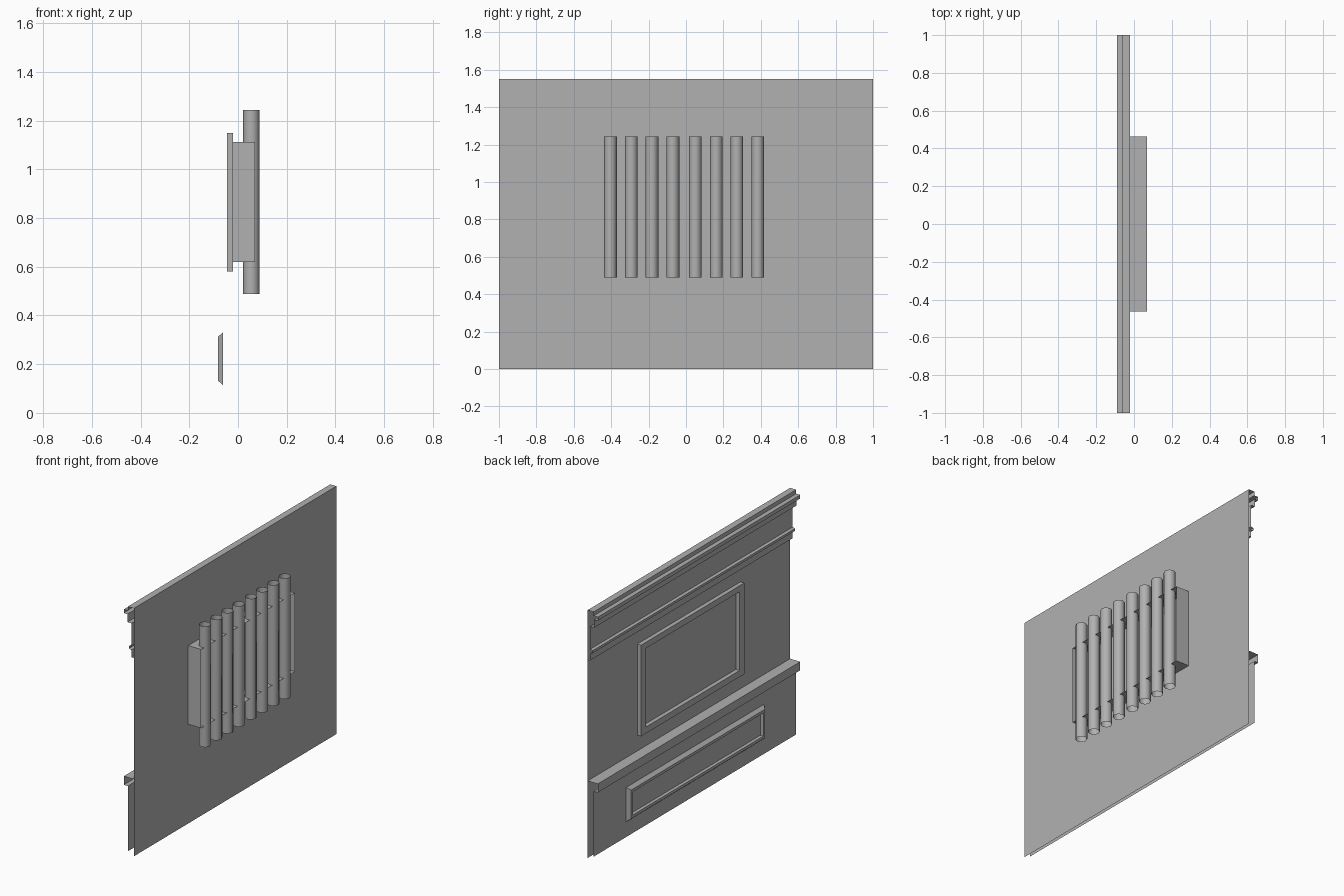
import bpy, math

if "Cube" in bpy.data.objects:
    bpy.data.objects.remove(bpy.data.objects["Cube"])

WALL = -0.02      # wall sheet
LOWER = -0.062    # raised lower panel
OUT = -0.09       # furthest moulding

# Mid-grey paint shared by all parts
paint = bpy.data.materials.new("grey_paint")
paint.diffuse_color = (0.44, 0.44, 0.44, 1)
paint.use_nodes = True
paint.node_tree.nodes["Principled BSDF"].inputs["Base Color"].default_value = paint.diffuse_color


def make(name, verts, faces):
    me = bpy.data.meshes.new(name)
    me.from_pydata(verts, [], faces)
    me.update()
    me.materials.append(paint)
    ob = bpy.data.objects.new(name, me)
    bpy.context.collection.objects.link(ob)
    return ob


def moulding(name, profile):
    """Open-ended (x, z) profile swept along the full width."""
    verts = [(x, y, z) for x, z in profile for y in (-1, 1)]
    faces = [(2 * i, 2 * i + 1, 2 * i + 3, 2 * i + 2) for i in range(len(profile) - 1)]
    return make(name, verts, faces)


def ring_frame(name, rings):
    """Rectangular rings (half_width, z0, z1, x) joined one after another."""
    verts, faces = [], []
    for h, z0, z1, x in rings:
        verts += [(x, h, z0), (x, -h, z0), (x, -h, z1), (x, h, z1)]
    for r in range(len(rings) - 1):
        for i in range(4):
            j = (i + 1) % 4
            faces.append((4 * r + i, 4 * r + j, 4 * r + 4 + j, 4 * r + 4 + i))
    return make(name, verts, faces)


# Main wall sheet
moulding("wall", [(WALL, 0), (WALL, 1.55)])

# Stepped cornice with frieze and small bead
moulding("cornice", [
    (WALL, 1.55), (LOWER, 1.55), (LOWER, 1.525), (OUT, 1.525), (OUT, 1.502),
    (-0.065, 1.502), (-0.065, 1.452), (-0.038, 1.452), (-0.038, 1.31),
    (-0.054, 1.305), (-0.054, 1.29), (-0.038, 1.285), (-0.038, 1.24), (WALL, 1.24)])

# Chair rail and raised lower panel
moulding("chair_rail_and_lower_panel", [
    (WALL, 0.482), (OUT, 0.482), (OUT, 0.428), (LOWER, 0.428), (LOWER, 0.02)])

# Square frame above the rail
ring_frame("upper_frame", [
    (0.51, 0.58, 1.15, WALL), (0.51, 0.58, 1.15, -0.046),
    (0.463, 0.62, 1.112, -0.046), (0.463, 0.62, 1.112, WALL)])

# Bevelled frame on the lower panel
ring_frame("lower_frame", [
    (0.68, 0.115, 0.33, LOWER), (0.662, 0.133, 0.312, -0.083),
    (0.645, 0.150, 0.295, -0.083), (0.645, 0.150, 0.295, LOWER)])

# Open-fronted housing behind the pipes
ring_frame("pipe_housing", [(0.463, 0.62, 1.112, 0.07), (0.463, 0.62, 1.112, WALL)])

# Row of open pipes
for n, off in enumerate((0.06, 0.172, 0.282, 0.394)):
    for s in (-1, 1):
        bpy.ops.mesh.primitive_cylinder_add(
            vertices=8, radius=0.0345, depth=0.755, end_fill_type='NOTHING',
            location=(0.0545, -0.0105 + s * off, 0.8665))
        pipe = bpy.context.object
        pipe.name = f"pipe_{'right' if s > 0 else 'left'}_{n + 1}"
        pipe.data.materials.append(paint)
        bpy.ops.object.shade_smooth_by_angle(angle=math.radians(60))
